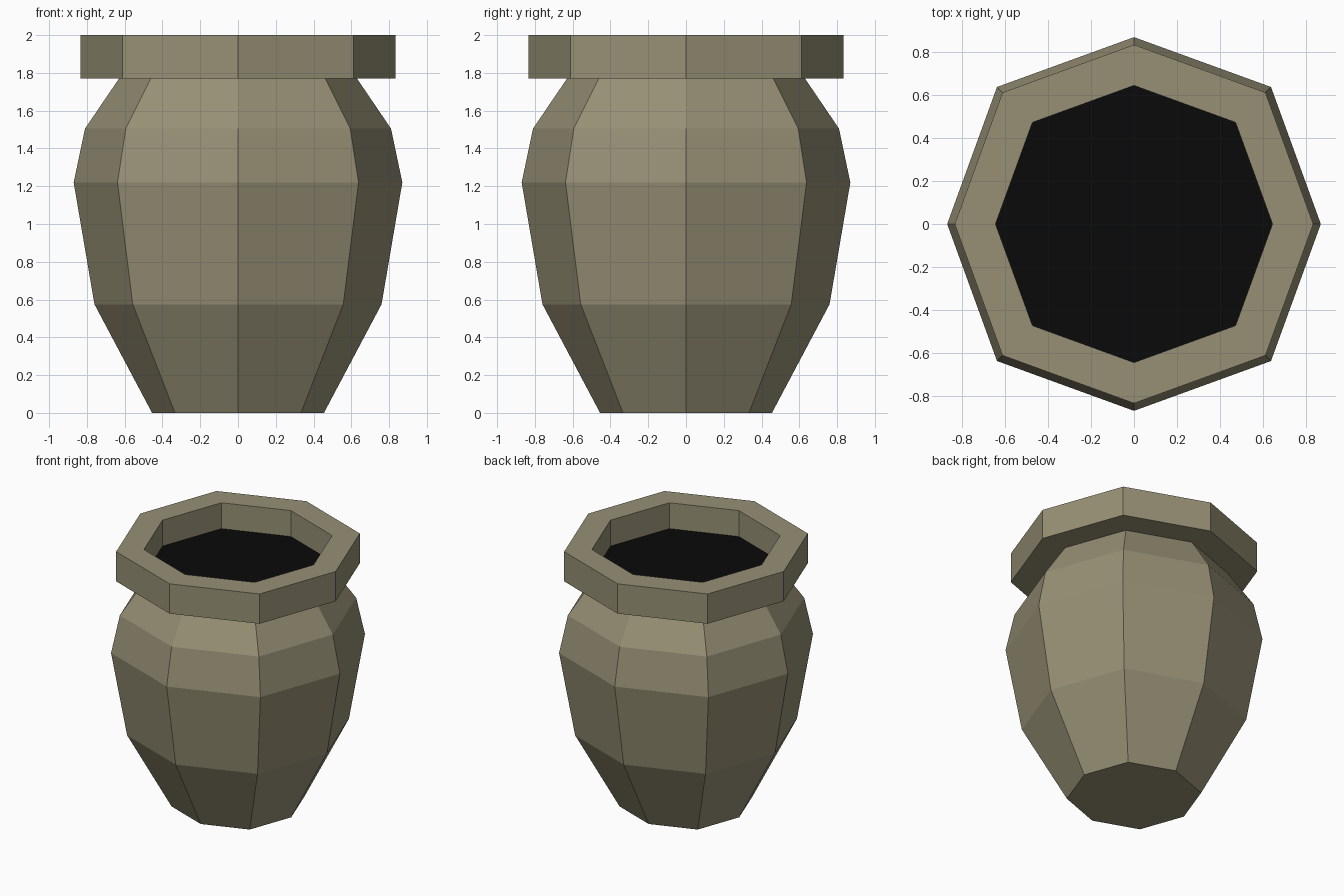
import bpy, bmesh, math

if "Cube" in bpy.data.objects:
    bpy.data.objects.remove(bpy.data.objects["Cube"])

SIDES = 8
DIAGONAL = 1.037  # diagonal corners sit slightly further out than the axis corners


def material(name, color):
    mat = bpy.data.materials.new(name)
    mat.diffuse_color = (*color, 1)
    mat.use_nodes = True
    mat.node_tree.nodes["Principled BSDF"].inputs["Base Color"].default_value = mat.diffuse_color
    return mat


def lathe(name, profile, mat, cap_first=False, closed=False):
    """Sweep (radius, height) points around z as a flat-shaded octagon."""
    bm = bmesh.new()
    rings = []
    for r, z in profile:
        ring = []
        for i in range(SIDES):
            a = 2 * math.pi * i / SIDES
            k = r * (DIAGONAL if i % 2 else 1)
            ring.append(bm.verts.new((k * math.cos(a), k * math.sin(a), z)))
        rings.append(ring)
    pairs = list(zip(rings, rings[1:]))
    if closed:
        pairs.append((rings[-1], rings[0]))
    for low, high in pairs:
        for i in range(SIDES):
            j = (i + 1) % SIDES
            bm.faces.new((low[i], low[j], high[j], high[i]))
    if cap_first:
        cap = rings[0] if len(rings) == 1 else rings[0][::-1]
        bm.faces.new(cap)
    mesh = bpy.data.meshes.new(name)
    bm.to_mesh(mesh)
    bm.free()
    mesh.materials.append(mat)
    obj = bpy.data.objects.new(name, mesh)
    bpy.context.collection.objects.link(obj)
    return obj


clay = material("clay", (0.31, 0.28, 0.18))
dark = material("dark", (0.003, 0.003, 0.003))

# Bulging pot body with a flat base
lathe("pot_body", [(0.455, 0), (0.76, 0.575), (0.87, 1.22), (0.81, 1.505), (0.63, 1.77)],
      clay, cap_first=True)

# Thick overhanging rim
lathe("pot_rim", [(0.63, 1.77), (0.835, 1.77), (0.835, 2.0), (0.645, 2.0), (0.645, 1.80)], clay)

# Dark surface filling the mouth
lathe("dark_opening", [(0.645, 1.80)], dark, cap_first=True)
